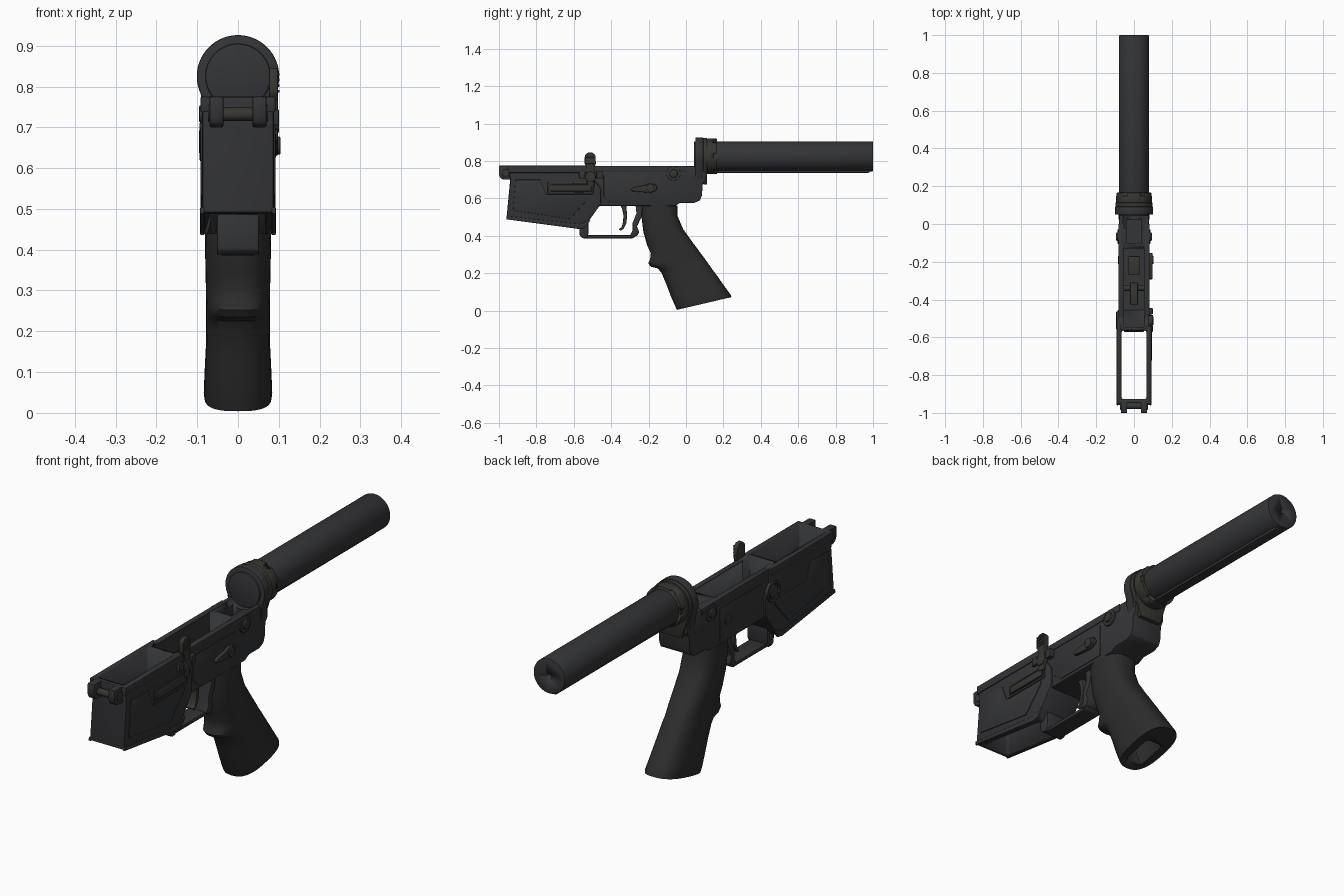
import bpy, bmesh, math
from mathutils import Vector, Matrix


def material(name, rgb):
    m = bpy.data.materials.new(name)
    m.diffuse_color = (*rgb, 1)
    return m


BODY = material("dark_metal", (0.034, 0.035, 0.038))
RUBBER = material("dark_rubber", (0.026, 0.026, 0.026))
STEEL = material("warm_steel", (0.038, 0.037, 0.031))


def finish(name, bm, mat, bevel=0, segs=2):
    bmesh.ops.recalc_face_normals(bm, faces=bm.faces)
    me = bpy.data.meshes.new(name)
    bm.to_mesh(me)
    bm.free()
    ob = bpy.data.objects.new(name, me)
    bpy.context.collection.objects.link(ob)
    me.materials.append(mat)
    for o in bpy.context.selected_objects:
        o.select_set(False)
    ob.select_set(True)
    bpy.context.view_layer.objects.active = ob
    if bevel:
        b = ob.modifiers.new("bevel", "BEVEL")
        b.width, b.segments, b.limit_method = bevel, segs, "ANGLE"
        bpy.ops.object.modifier_apply(modifier="bevel")
    bpy.ops.object.shade_smooth_by_angle(angle=math.radians(35))
    return ob


def prism(name, pts, a, b, mat=BODY, bevel=0.004, axis="x"):
    """Extrude a (y,z) profile along x, or an (x,z) profile along y."""
    place = (lambda u, v, w: (w, u, v)) if axis == "x" else (lambda u, v, w: (u, w, v))
    bm = bmesh.new()
    face = bm.faces.new([bm.verts.new(place(u, v, a)) for u, v in pts])
    ext = bmesh.ops.extrude_face_region(bm, geom=[face])["geom"]
    d = Vector(place(0, 0, b - a))
    bmesh.ops.translate(bm, verts=[v for v in ext if isinstance(v, bmesh.types.BMVert)], vec=d)
    return finish(name, bm, mat, bevel)


def box(name, x, y, z, mat=BODY, bevel=0.004):
    return prism(name, [(y[0], z[0]), (y[1], z[0]), (y[1], z[1]), (y[0], z[1])], x[0], x[1], mat, bevel)


def rod(name, axis, a, b, c, r, mat=BODY, bevel=0.003, n=32):
    """Cylinder along x at (y,z)=c, or along y at (x,z)=c."""
    pts = [(c[0] + r * math.cos(2 * math.pi * i / n), c[1] + r * math.sin(2 * math.pi * i / n)) for i in range(n)]
    return prism(name, pts, a, b, mat, bevel, axis)


def cut(ob, *cutters):
    bpy.context.view_layer.objects.active = ob
    for c in cutters:
        m = ob.modifiers.new("cut", "BOOLEAN")
        m.operation, m.solver, m.object = "DIFFERENCE", "EXACT", c
        bpy.ops.object.modifier_apply(modifier="cut")
    for c in cutters:
        bpy.data.objects.remove(c)


# Magazine well with through opening
well = prism("magazine_well", [(-0.95, 0.775), (-0.94, 0.70), (-0.96, 0.49), (-0.57, 0.438), (-0.545, 0.445),
             (-0.455, 0.57), (-0.455, 0.655), (-0.49, 0.70), (-0.49, 0.775)], -0.088, 0.088, BODY, 0.008)
cut(well, box("well_cutter", (-0.066, 0.066), (-0.927, -0.565), (0.3, 0.9), BODY, 0.01),
    box("pocket_cutter", (-0.054, 0.054), (-0.545, -0.13), (0.6, 0.9), BODY, 0))

# Rear body with top pocket and rear slot
body = prism("receiver_body", [(-0.555, 0.772), (-0.555, 0.56), (-0.06, 0.56), (-0.03, 0.576), (0.045, 0.576),
             (0.075, 0.59), (0.085, 0.615), (0.09, 0.68), (0.105, 0.70), (0.105, 0.74), (0.05, 0.772)], -0.079, 0.079)
cut(body, box("pocket_cutter", (-0.054, 0.054), (-0.545, -0.13), (0.6, 0.9), BODY, 0),
    box("slot_cutter", (-0.04, 0.04), (-0.10, 0.02), (0.69, 0.9), BODY, 0),
    rod("saddle_cutter", "y", -0.02, 0.046, (0, 0.825), 0.08, BODY, 0))

# Flared lower lip, top edges, side panels and front hinge lugs on both sides
for s, side in ((-1, "left"), (1, "right")):
    def xs(a, b):
        return (s * a, s * b)
    prism(f"well_lip_{side}", [(-0.958, 0.505), (-0.96, 0.488), (-0.57, 0.436), (-0.54, 0.442), (-0.51, 0.485),
          (-0.57, 0.462)], *xs(0.082, 0.093), BODY, 0.003)
    prism(f"well_panel_{side}", [(-0.91, 0.70), (-0.925, 0.535), (-0.62, 0.49), (-0.52, 0.60), (-0.52, 0.62),
          (-0.75, 0.62), (-0.78, 0.70)], *xs(0.084, 0.0915), BODY, 0.002)
    box(f"front_top_edge_{side}", xs(0.067, 0.092), (-0.95, -0.49), (0.737, 0.775), BODY, 0.003)
    box(f"rear_top_edge_{side}", xs(0.055, 0.082), (-0.5, 0.0), (0.74, 0.774), BODY, 0.003)
    prism(f"front_lug_{side}", [(-0.93, 0.70), (-0.975, 0.70), (-0.992, 0.708), (-1.0, 0.725), (-1.0, 0.775),
          (-0.93, 0.775)], *xs(0.036, 0.07), BODY, 0.004)
    rod(f"front_pin_head_{side}", "x", *xs(0.05, 0.074), (-0.963, 0.735), 0.021, STEEL)
    rod(f"rear_pin_boss_{side}", "x", *xs(0.07, 0.087), (-0.067, 0.733), 0.038)
    rod(f"rear_pin_head_{side}", "x", *xs(0.07, 0.096), (-0.067, 0.733), 0.022, STEEL, 0.006)
    for i, (y, z) in enumerate(((-0.34, 0.635), (-0.225, 0.69))):
        rod(f"cross_pin_{side}_{i}", "x", *xs(0.07, 0.082), (y, z), 0.011, STEEL, 0.002, 16)
    prism(f"rear_lower_panel_{side}", [(-0.44, 0.725), (-0.44, 0.61), (-0.40, 0.575), (-0.13, 0.575), (-0.13, 0.725)],
          *xs(0.07, 0.082), BODY, 0.002)
rod("front_pin", "x", -0.06, 0.06, (-0.963, 0.732), 0.016, STEEL)

# Internal parts seen through the top
box("inner_block", (-0.02, 0.02), (-0.43, -0.31), (0.59, 0.69), STEEL)
box("inner_bar", (-0.03, 0.03), (-0.27, -0.17), (0.59, 0.66), STEEL)
rod("inner_cross_bar", "x", -0.054, 0.054, (-0.34, 0.66), 0.014, STEEL)

# Right side: catch bar in a raised frame, paddle and lever
frame = box("catch_frame", (0.08, 0.093), (-0.74, -0.495), (0.622, 0.688), BODY, 0.005)
cut(frame, box("frame_cutter", (0.088, 0.12), (-0.73, -0.505), (0.632, 0.678), BODY, 0))
box("catch_bar", (0.08, 0.096), (-0.725, -0.51), (0.637, 0.673), STEEL, 0.006)
prism("paddle", [(-0.528, 0.66), (-0.49, 0.66), (-0.488, 0.77), (-0.482, 0.785), (-0.484, 0.83), (-0.50, 0.845),
      (-0.525, 0.845), (-0.541, 0.83), (-0.543, 0.785), (-0.53, 0.765)], 0.076, 0.098, STEEL)
for i in range(4):
    box(f"paddle_rib_{i}", (0.094, 0.102), (-0.536, -0.489), (0.785 + i * 0.014, 0.792 + i * 0.014), STEEL, 0.002)
for i, y in enumerate((-0.555, -0.462)):
    box(f"paddle_hinge_{i}", (0.075, 0.1), (y - 0.016, y + 0.016), (0.705, 0.745))
rod("paddle_lower_pad", "x", 0.08, 0.101, (-0.51, 0.715), 0.028, STEEL)
prism("lever", [(-0.295, 0.645), (-0.285, 0.638), (-0.22, 0.632), (-0.19, 0.63), (-0.16, 0.642), (-0.152, 0.658),
      (-0.165, 0.676), (-0.195, 0.68), (-0.23, 0.668), (-0.285, 0.658)], 0.08, 0.098, STEEL)
rod("lever_hub", "x", 0.075, 0.104, (-0.19, 0.655), 0.022, STEEL)

# Left side: round button inside a raised fence
fence = rod("button_fence", "x", -0.075, -0.094, (-0.51, 0.665), 0.048)
cut(fence, rod("fence_cutter", "x", -0.12, -0.088, (-0.51, 0.665), 0.036, BODY, 0))
rod("release_button", "x", -0.08, -0.096, (-0.51, 0.665), 0.029, STEEL, 0.004)
rod("lever_end", "x", -0.075, -0.086, (-0.19, 0.655), 0.022, STEEL)

# Trigger guard and curved trigger
prism("guard_front_post", [(-0.572, 0.46), (-0.568, 0.40), (-0.555, 0.388), (-0.53, 0.388), (-0.522, 0.41),
      (-0.522, 0.56), (-0.545, 0.56)], -0.052, 0.052)
prism("guard_bar", [(-0.55, 0.386), (-0.285, 0.386), (-0.272, 0.395), (-0.28, 0.403), (-0.55, 0.403)], -0.042, 0.042)
prism("guard_rear_post", [(-0.30, 0.40), (-0.285, 0.39), (-0.26, 0.40), (-0.25, 0.42), (-0.262, 0.45), (-0.238, 0.50),
      (-0.23, 0.565), (-0.27, 0.565), (-0.265, 0.52), (-0.285, 0.47), (-0.285, 0.43)], -0.05, 0.05)
prism("trigger", [(-0.355, 0.57), (-0.342, 0.545), (-0.335, 0.51), (-0.336, 0.475), (-0.345, 0.445), (-0.36, 0.435),
      (-0.35, 0.426), (-0.333, 0.438), (-0.318, 0.47), (-0.315, 0.51), (-0.32, 0.57)], -0.024, 0.024, STEEL)

# Grip lofted through rounded sections: front y,z  back y,z  half width
SECTIONS = [(-0.242, 0.562, -0.045, 0.562, 0.080), (-0.238, 0.50, -0.045, 0.505, 0.082),
            (-0.228, 0.42, -0.015, 0.435, 0.081), (-0.208, 0.35, 0.035, 0.365, 0.080),
            (-0.188, 0.305, 0.063, 0.328, 0.079), (-0.192, 0.275, 0.082, 0.302, 0.079),
            (-0.202, 0.252, 0.097, 0.282, 0.078), (-0.188, 0.235, 0.107, 0.268, 0.078),
            (-0.150, 0.225, 0.118, 0.253, 0.078), (-0.130, 0.200, 0.135, 0.228, 0.078),
            (-0.105, 0.140, 0.172, 0.178, 0.079), (-0.078, 0.070, 0.208, 0.127, 0.082),
            (-0.055, 0.018, 0.240, 0.083, 0.084), (-0.048, 0.004, 0.243, 0.072, 0.082)]
N = 40
bm = bmesh.new()
rings = []
for fy, fz, by, bz, w in SECTIONS:
    ring = []
    for i in range(N):
        a = 2 * math.pi * i / N
        c, s = math.cos(a), math.sin(a)
        u = math.copysign(abs(c) ** 0.75, c) * 0.5 + 0.5
        ring.append(bm.verts.new((w * math.copysign(abs(s) ** 0.75, s), fy + (by - fy) * u, fz + (bz - fz) * u)))
    rings.append(ring)
for r0, r1 in zip(rings, rings[1:]):
    for i in range(N):
        bm.faces.new((r0[i], r0[(i + 1) % N], r1[(i + 1) % N], r1[i]))
bm.faces.new(rings[0])
bm.faces.new(rings[-1])
grip = finish("grip", bm, RUBBER)
cut(grip, prism("grip_cutter", [(0.02, -0.05), (0.18, -0.02), (0.02, 0.25), (-0.09, 0.23)], -0.042, 0.042, RUBBER, 0.015))

# Rear ring and backing plate, both rounded above and tapering below
def hoop(r, low, half):
    arc = [math.radians(-25 + 230 * i / 40) for i in range(41)]
    return [(r * math.cos(a), 0.825 + r * math.sin(a)) for a in arc] + [(-half, low), (half, low)]


prism("rear_ring", hoop(0.101, 0.70, 0.079), 0.05, 0.092, BODY, 0.004, "y")
prism("backing_plate", hoop(0.099, 0.675, 0.055), 0.092, 0.113, STEEL, 0.003, "y")

# Notched lock nut
nut = rod("lock_nut", "y", 0.112, 0.166, (0, 0.825), 0.094, STEEL, 0.003, 48)
notches = []
for i in range(6):
    n = box("notch_cutter", (-0.014, 0.014), (0.148, 0.2), (0.086, 0.12), STEEL, 0)
    n.matrix_world = Matrix.Translation((0, 0, 0.825)) @ Matrix.Rotation(math.radians(60 * i + 30), 4, "Y")
    notches.append(n)
bpy.context.view_layer.update()
cut(nut, *notches)

# Long tube with end hole and lower rail
tube = rod("rear_tube", "y", 0.042, 1.0, (0, 0.825), 0.08, BODY, 0.004, 64)
cut(tube, rod("hole_cutter", "y", 0.97, 1.05, (0, 0.825), 0.012, BODY, 0, 20))
box("tube_rail", (-0.022, 0.022), (0.16, 0.98), (0.737, 0.76), BODY, 0.003)
